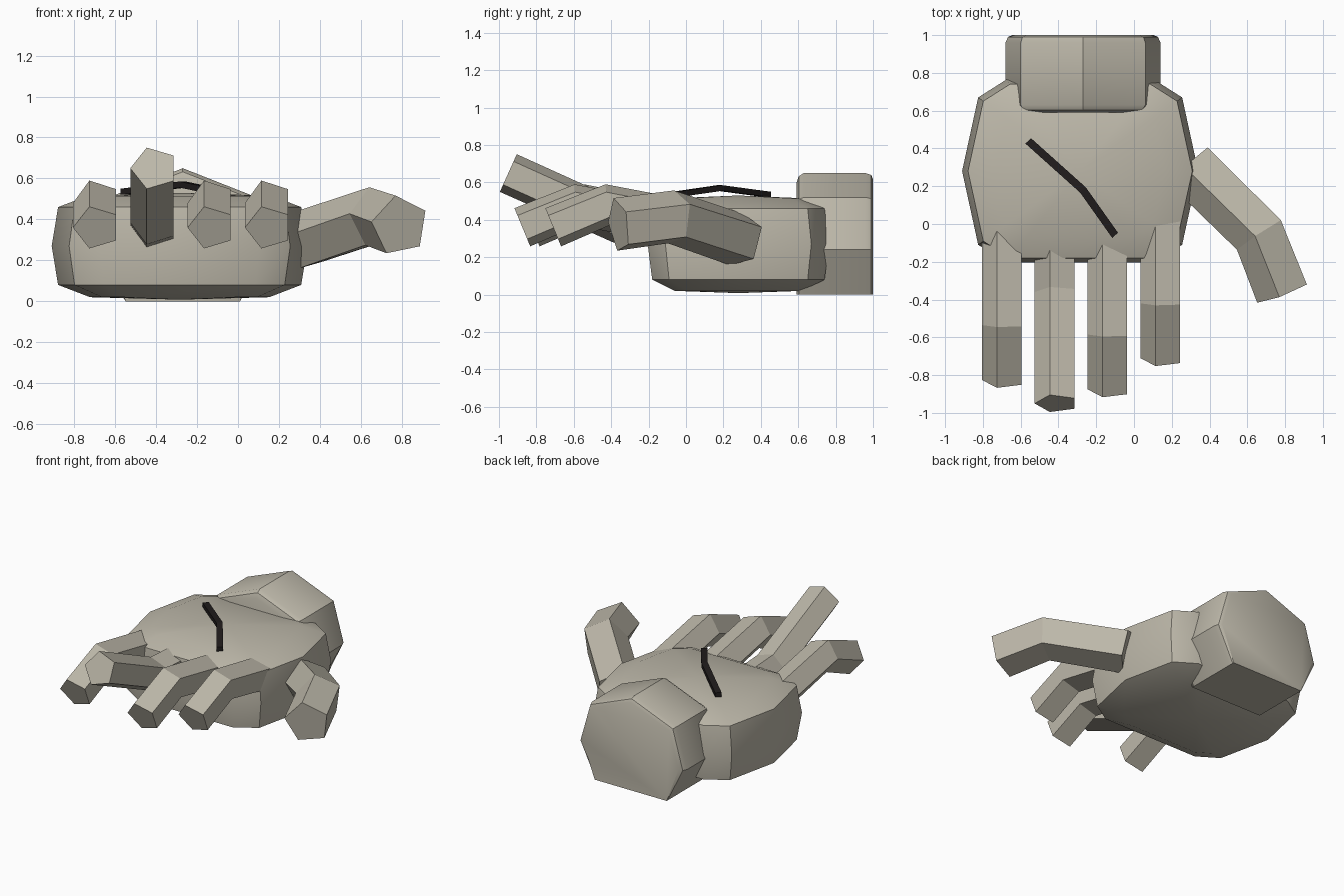
import bpy, bmesh, math
from mathutils import Vector

cube = bpy.data.objects.get("Cube")
if cube:
    bpy.data.objects.remove(cube, do_unlink=True)


def material(name, rgb):
    mat = bpy.data.materials.new(name)
    mat.use_nodes = True
    color = (*rgb, 1)
    mat.diffuse_color = color
    mat.node_tree.nodes["Principled BSDF"].inputs["Base Color"].default_value = color
    return mat


stone = material("warm grey", (0.51, 0.48, 0.40))
ink = material("dark charcoal", (0.015, 0.012, 0.012))


def loft(name, rings, mat, smooth=False, tips=None):
    """Skin a list of equal-length rings and close both ends."""
    bm = bmesh.new()
    loops = [[bm.verts.new(p) for p in ring] for ring in rings]
    n = len(loops[0])
    for a, b in zip(loops, loops[1:]):
        for i in range(n):
            j = (i + 1) % n
            bm.faces.new((a[i], a[j], b[j], b[i]))
    for k, loop in enumerate((loops[0], loops[-1])):
        if tips:
            tip = bm.verts.new(tips[k])
            for i in range(n):
                bm.faces.new((loop[i], loop[(i + 1) % n], tip))
        else:
            bm.faces.new(loop)
    bmesh.ops.recalc_face_normals(bm, faces=bm.faces)
    mesh = bpy.data.meshes.new(name)
    bm.to_mesh(mesh)
    bm.free()
    mesh.materials.append(mat)
    obj = bpy.data.objects.new(name, mesh)
    bpy.context.collection.objects.link(obj)
    if smooth:
        bpy.ops.object.select_all(action='DESELECT')
        obj.select_set(True)
        bpy.context.view_layer.objects.active = obj
        bpy.ops.object.shade_smooth_by_angle(angle=math.radians(35))
    return obj


def bar(name, path, radius, roll=0):
    """Five-sided bent bar along a path, with its point on the inner side."""
    path = [Vector(p) for p in path]
    rings = []
    for i, p in enumerate(path):
        before = (p - path[i - 1]).normalized() if i else Vector()
        after = (path[i + 1] - p).normalized() if i + 1 < len(path) else Vector()
        d = (before + after).normalized()
        side = Vector((0, 0, 1)).cross(d).normalized()
        up = d.cross(side)
        angles = [math.pi + roll + k * math.tau / 5 for k in range(5)]
        rings.append([p + radius * (side * math.cos(a) + up * math.sin(a)) for a in angles])
    return loft(name, rings, stone)


# Palm: rounded slab, one quarter outline mirrored to four
quarter = [(0.625, 0), (0.54, 0.39), (0.39, 0.485)]
half = quarter + [(-x, y) for x, y in reversed(quarter)]
outline = half + [(x, -y) for x, y in reversed(half[1:-1])]
levels = [(0.02, 0.70), (0.08, 0.95), (0.27, 1.0), (0.46, 0.95), (0.515, 0.72)]
cx, cy = -0.285, 0.28
loft("palm", [[(cx + x * s, cy + y * s, z) for x, y in outline] for z, s in levels],
     stone, True, [(cx, cy, 0.008), (cx, cy, 0.53)])

# Wrist cuff: seven-sided prism, rounded at both rims above its flat base
right_side = [(0.28, 0), (0.41, 0.24), (0.33, 0.52)]
section = right_side + [(0, 0.65)] + [(-x, z) for x, z in reversed(right_side)]


def cuff_ring(y, inset):
    ring = []
    for x, z in section:
        s = 1 - inset if z > 0.1 else 1
        ring.append((-0.27 + x * s, y, 0.3 + (z - 0.3) * s))
    return ring


loft("wrist_cuff", [cuff_ring(y, i) for y, i in
     ((0.59, 0.15), (0.603, 0.05), (0.63, 0), (0.96, 0), (0.99, 0.03), (1.0, 0.09))], stone, True)

# Three drooping fingers share one bend; only their reach differs
for name, x, tip in (("outer_finger", -0.69, -0.825),
                     ("ring_finger", -0.13, -0.875),
                     ("inner_finger", 0.15, -0.71)):
    bend = tip + 0.29
    bar(name, [(x, 0.02, 0.48 + 0.2 * (bend - 0.02)), (x, bend, 0.48), (x, tip, 0.36)], 0.116)

# Raised finger and thumb
bar("raised_finger", [(-0.41, 0.02, 0.36), (-0.41, -0.36, 0.385), (-0.41, -0.95, 0.65)], 0.116)
bar("thumb", [(0.31, 0.30, 0.29), (0.67, -0.055, 0.41), (0.79, -0.36, 0.37)], 0.15, -0.12)

# Dark bent stripe across the back of the hand
stripe = [Vector(p) for p in ((-0.56, 0.44, 0.55), (-0.27, 0.18, 0.585), (-0.10, -0.06, 0.55))]
across = Vector((0.015, 0.014, 0))
drop = Vector((0, 0, -0.03))
loft("stripe", [[p - across, p + across, p + across + drop, p - across + drop] for p in stripe], ink)
